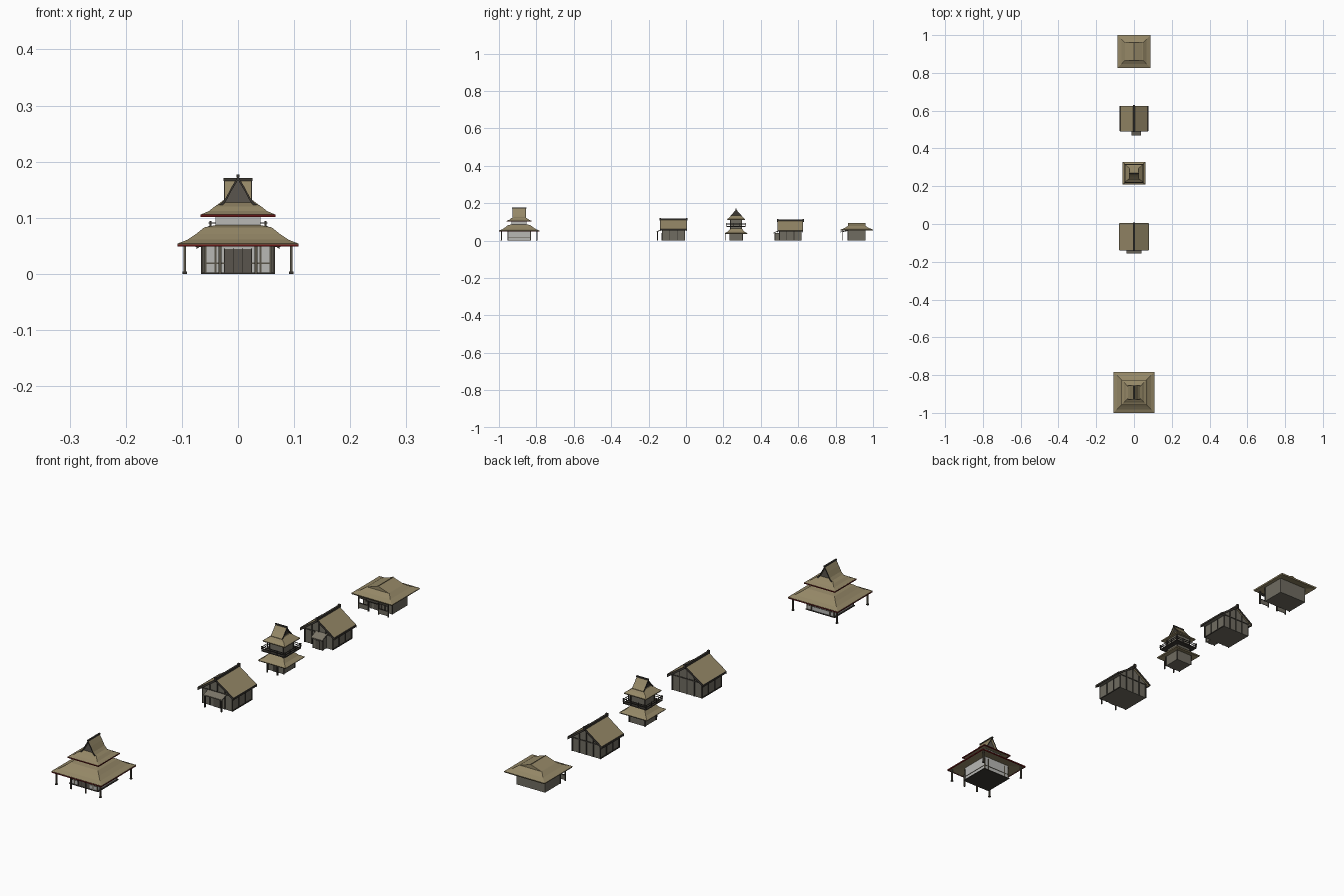
import bpy, bmesh

if "Cube" in bpy.data.objects:
    bpy.data.objects.remove(bpy.data.objects["Cube"])

def material(name, r, g, b):
    m = bpy.data.materials.new(name)
    m.diffuse_color = (r, g, b, 1)
    m.use_nodes = True
    m.node_tree.nodes["Principled BSDF"].inputs["Base Color"].default_value = m.diffuse_color
    return m

THATCH = material("thatch", .30, .245, .135)
WOOD = material("dark_wood", .045, .04, .032)
WALL = material("wall", .16, .15, .12)
PALE = material("pale_wall", .48, .48, .46)
DOOR = material("door", .10, .09, .075)
POST = material("post_wood", .10, .09, .065)
RED = material("red_trim", .13, .008, .008)
SHINGLE = material("shingle", .20, .18, .14)

def finish(name, bm, mat):
    bmesh.ops.recalc_face_normals(bm, faces=bm.faces)
    me = bpy.data.meshes.new(name)
    bm.to_mesh(me)
    bm.free()
    me.materials.append(mat)
    ob = bpy.data.objects.new(name, me)
    bpy.context.collection.objects.link(ob)
    return ob

def loft(name, cy, rings, mat, cx=0):
    """Stack of rectangles (half x, half y, z), capped at both ends."""
    bm = bmesh.new()
    loops = [[bm.verts.new((cx + sx * hx, cy + sy * hy, z))
              for sx, sy in ((-1, -1), (1, -1), (1, 1), (-1, 1))] for hx, hy, z in rings]
    for a, b in zip(loops, loops[1:]):
        for i in range(4):
            bm.faces.new((a[i], a[(i + 1) % 4], b[(i + 1) % 4], b[i]))
    bm.faces.new(loops[0])
    bm.faces.new(loops[-1])
    return finish(name, bm, mat)

def box(name, x0, x1, y0, y1, z0, z1, mat):
    hx, hy = (x1 - x0) / 2, (y1 - y0) / 2
    return loft(name, (y0 + y1) / 2, [(hx, hy, z0), (hx, hy, z1)], mat, (x0 + x1) / 2)

def post(name, x, y, z0, z1, r=.0025, mat=POST):
    box(name, x - r, x + r, y - r, y + r, z0, z1, mat)

def prism(name, pts, axis, cy, lo, hi, mat):
    """Extrude a profile: axis 'y' uses (x, z), axis 'x' uses (y, z); cy shifts along y."""
    bm = bmesh.new()
    ends = [[bm.verts.new((u, cy + t, z) if axis == 'y' else (t, cy + u, z)) for u, z in pts]
            for t in (lo, hi)]
    n = len(pts)
    for i in range(n):
        bm.faces.new((ends[0][i], ends[0][(i + 1) % n], ends[1][(i + 1) % n], ends[1][i]))
    bm.faces.new(ends[0])
    bm.faces.new(ends[1])
    return finish(name, bm, mat)

def gable(name, half, axis, cy, length, inset, thick, wall, roof=THATCH):
    """Roof slab over a half profile running from eave to ridge, with gable walls and bargeboards."""
    full = half + [(-u, z) for u, z in reversed(half[:-1])]
    shell = full + [(u, z - thick) for u, z in reversed(full)]
    prism(name + "_roof", shell, axis, cy, -length, length, roof)
    lo = [(u, z - thick) for u, z in full]
    prism(name + "_gable_wall", lo, axis, cy, -length + inset, length - inset, wall)
    board = full + [(u, z - thick * 1.6) for u, z in reversed(full)]
    for s in (-1, 1):
        a, b = sorted((s * length, s * (length + .002)))
        prism(name + "_bargeboard", board, axis, cy, a, b, WOOD)

# ---- main temple ----
T = -.892
box("temple_base", -.063, .063, T - .063, T + .063, 0, .003, WOOD)
box("temple_walls", -.058, .058, T - .060, T + .060, .003, .062, PALE)
box("temple_door", -.024, .024, T - .062, T - .059, .003, .044, DOOR)
for x in (-.024, -.008, .008, .024):
    post("door_stile", x, T - .062, .003, .045, .0012, WOOD)
for s in (-1, 1):
    box("temple_lower_rail", -.058, .058, T + s * .0605 - .001, T + s * .0605 + .001, .018, .020, POST)
    box("temple_side_rail", s * .0585 - .001, s * .0585 + .001, T - .06, T + .06, .018, .020, POST)
    for t in (-.058, -.04, .04, .058):
        post("temple_wall_post", t, T + s * .060, 0, .05, .002)
    for y in (-.095, .095):
        post("veranda_post", s * .095, T + y, 0, .053)
        post("veranda_post_foot", s * .095, T + y, 0, .004, .0038, WOOD)
    post("veranda_inner_post", s * .032, T - .095, 0, .053)
loft("temple_lower_roof", T, [(.058, .058, .058), (.106, .106, .049), (.108, .108, .054), (.090, .090, .061),
     (.075, .075, .071), (.060, .060, .083), (.040, .040, .087)], THATCH)
loft("temple_upper_walls", T, [(.040, .040, .083), (.040, .040, .112)], PALE)
loft("temple_upper_roof", T, [(.040, .040, .108), (.065, .065, .102), (.066, .066, .106), (.052, .052, .112),
     (.042, .042, .120), (.028, .027, .127)], THATCH)
def red_eave(name, r, z):
    for s in (-1, 1):
        box(name, -r, r, T + s * (r - .002) - .002, T + s * (r - .002) + .002, z, z + .004, RED)
        box(name, s * (r - .002) - .002, s * (r - .002) + .002, T - r, T + r, z, z + .004, RED)
red_eave("lower_red_eave", .108, .0485)
red_eave("upper_red_eave", .067, .1015)
gable("temple_top", [(.034, .122), (.022, .135), (.012, .154), (0, .174)], 'y', T, .034, .009, .004, DOOR)
box("temple_ridge", -.003, .003, T - .038, T + .038, .172, .177, WOOD)

# ---- timber houses ----
def house(name, cy, hx, hl, ez, rz, wx, wl):
    k = (rz - ez) / hx
    gable(name, [(hx, ez), (0, rz)], 'y', cy, hl, hl - wl, .006, WALL)
    box(name + "_walls", -wx, wx, cy - wl, cy + wl, 0, ez + .006, WALL)
    box(name + "_ridge", -.004, .004, cy - hl - .004, cy + hl + .004, rz - .003, rz + .005, WOOD)
    for s in (-1, 1):
        post(name + "_ridge_end", 0, cy + s * (hl + .002), rz - .006, rz + .008, .004, WOOD)
        # dark eave strip
        box(name + "_eave", s * hx - .002, s * hx + .002, cy - hl, cy + hl, ez - .006, ez + .001, WOOD)
        for i in range(5):
            x = -wx + i * wx / 2
            post(name + "_end_stud", x, cy + s * wl, 0, rz - .007 - k * abs(x), .0022, WOOD)
        for i in range(4):
            post(name + "_side_stud", s * wx, cy - wl + i * wl * 2 / 3, 0, ez + .004, .0022, WOOD)
        box(name + "_sill", s * wx - .002, s * wx + .002, cy - wl, cy + wl, 0, .004, WOOD)
        box(name + "_tie_beam", -wx, wx, cy + s * wl - .002, cy + s * wl + .002, ez - .003, ez + .001, WOOD)

house("near_house", -.067, .078, .070, .060, .113, .064, .060)
prism("near_house_porch_roof", [(-.09, .046), (-.055, .058), (-.055, .062), (-.09, .050)],
      'x', -.067, -.040, .040, SHINGLE)
box("near_house_door", -.014, .014, -.130, -.126, 0, .042, DOOR)
for s in (-1, 1):
    post("near_house_porch_post", s * .036, -.153, 0, .048, .0022, WOOD)

house("far_house", .558, .074, .066, .054, .107, .060, .058)
box("far_house_entry", -.008, .033, .476, .505, 0, .042, WALL)
box("far_house_entry_door", .003, .022, .474, .477, 0, .034, DOOR)
prism("far_house_entry_roof", [(-.09, .039), (-.055, .054), (-.055, .058), (-.09, .043)],
      'x', .558, -.012, .037, SHINGLE)
for x in (-.008, .033):
    post("far_house_entry_post", x, .476, 0, .042, .0022, WOOD)

# ---- watch tower ----
W = .268
loft("tower_lower_walls", W, [(.034, .034, 0), (.034, .034, .046)], WALL)
box("tower_door", -.012, .012, W - .036, W - .033, 0, .032, WOOD)
loft("tower_lower_roof", W, [(.034, .034, .042), (.058, .058, .036), (.060, .060, .040), (.045, .045, .048),
     (.034, .034, .060), (.030, .030, .064)], THATCH)
loft("tower_upper_walls", W, [(.030, .030, .060), (.030, .030, .122)], WALL)
loft("tower_balcony_floor", W, [(.050, .050, .073), (.050, .050, .077)], WOOD)
for s in (-1, 1):
    for z in (.083, .090):
        box("balcony_rail", -.053, .053, W + s * .049 - .001, W + s * .049 + .001, z, z + .002, WOOD)
        box("balcony_side_rail", s * .049 - .001, s * .049 + .001, W - .053, W + .053, z, z + .002, WOOD)
    for t in (-.049, -.016, .016, .049):
        post("balcony_post", t, W + s * .049, .073, .094, .0015, WOOD)
        post("balcony_side_post", s * .049, W + t, .073, .094, .0015, WOOD)
    for t in (-1, 1):
        post("tower_corner_post", s * .034, W + t * .034, 0, .042, .002, WOOD)
        post("tower_upper_corner_post", s * .030, W + t * .030, .06, .116, .002, WOOD)
    post("tower_porch_post", s * .022, W - .055, 0, .038, .002, WOOD)
loft("tower_upper_roof", W, [(.030, .030, .116), (.047, .047, .111), (.048, .048, .115), (.036, .036, .124),
     (.021, .027, .135)], THATCH)
gable("tower_top", [(.030, .133), (.016, .148), (0, .168)], 'x', W, .023, .006, .004, WOOD)
box("tower_ridge", -.026, .026, W - .0025, W + .0025, .166, .171, WOOD)

# ---- rear hall ----
H = .913
loft("hall_walls", H, [(.062, .047, 0), (.062, .047, .065)], WALL)
loft("hall_lower_roof", H, [(.062, .047, .062), (.086, .085, .054), (.088, .087, .059), (.066, .066, .067),
     (.048, .046, .079)], THATCH)
prism("hall_top_roof", [(.048, .078), (0, .094), (-.048, .078)], 'y', H, -.047, .047, THATCH)
box("hall_ridge", -.0012, .0012, H - .047, H + .047, .092, .0955, THATCH)
box("hall_door", -.016, .016, H - .049, H - .046, 0, .042, DOOR)
box("hall_porch_beam", -.066, .066, H - .077, H - .073, .042, .050, WOOD)
prism("hall_porch_canopy", [(-.088, .044), (-.045, .052), (-.045, .056), (-.088, .048)],
      'x', H, -.026, .026, WOOD)
for s in (-1, 1):
    for x in (.022, .064):
        post("hall_porch_post", s * x, H - .075, 0, .056, .0022, WOOD)
    a, b = sorted((s * .022, s * .064))
    box("hall_fence_panel", a, b, H - .076, H - .074, .004, .022, WALL)
    box("hall_fence_rail", a, b, H - .077, H - .073, .021, .024, WOOD)
    for x in (.03, .062):
        post("hall_wall_stud", s * x, H - .047, 0, .06, .002, WOOD)
